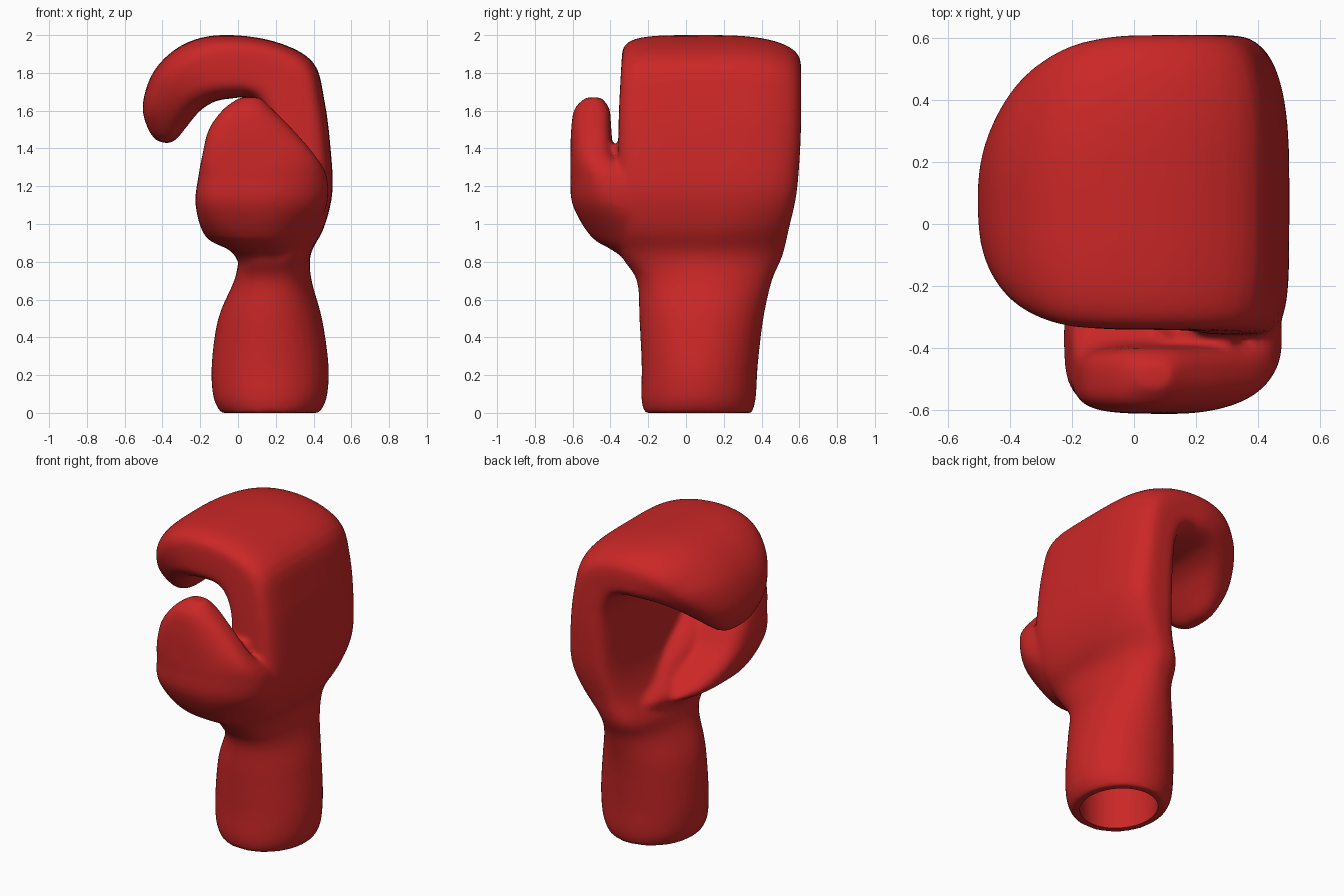
import bpy, bmesh, math
from mathutils import Vector

if "Cube" in bpy.data.objects:
    bpy.data.objects.remove(bpy.data.objects["Cube"])

SIDES = 40


def section(row, soft):
    """Rounded-box ring from: outer x,z, inner x,z, y range, squareness.
    soft picks the outer corner (+y or -y) that is rounder than the rest."""
    xo, zo, xi, zi, y0, y1, power = row
    mid = Vector(((xo + xi) / 2, (y0 + y1) / 2, (zo + zi) / 2))
    u = Vector(((xo - xi) / 2, 0, (zo - zi) / 2))
    v = Vector((0, (y1 - y0) / 2, 0))
    pts = []
    for i in range(SIDES):
        a = 2 * math.pi * i / SIDES
        c, s = math.cos(a), math.sin(a)
        p = max(2, power * 0.55) if c > 0 and s * soft > 0 else power
        pts.append(mid + u * math.copysign(abs(c) ** (2 / p), c)
                   + v * math.copysign(abs(s) ** (2 / p), s))
    return pts


def smooth_rows(rows, steps=4):
    """Catmull-Rom interpolation between the section rows."""
    out = []
    n = len(rows)
    for i in range(n - 1):
        quad = list(zip(rows[max(i - 1, 0)], rows[i], rows[i + 1], rows[min(i + 2, n - 1)]))
        for k in range(steps):
            t = k / steps
            out.append([0.5 * (2 * b + (c - a) * t + (2 * a - 5 * b + 4 * c - d) * t * t
                               + (3 * b - a - 3 * c + d) * t ** 3) for a, b, c, d in quad])
    return out + [rows[-1]]


def loft(bm, rows, soft):
    rings = [[bm.verts.new(p) for p in section(r, soft)] for r in smooth_rows(rows)]
    for lo, hi in zip(rings, rings[1:]):
        for i in range(SIDES):
            j = (i + 1) % SIDES
            bm.faces.new((lo[i], lo[j], hi[j], hi[i]))
    bm.faces.new(rings[0][::-1])
    bm.faces.new(rings[-1])


def make_object(name, *lofts):
    bm = bmesh.new()
    for rows, soft in lofts:
        loft(bm, rows, soft)
    bmesh.ops.recalc_face_normals(bm, faces=bm.faces)
    mesh = bpy.data.meshes.new(name)
    bm.to_mesh(mesh)
    bm.free()
    ob = bpy.data.objects.new(name, mesh)
    bpy.context.collection.objects.link(ob)
    return ob


def upright(*rows):
    """Level sections given as z, x range, y range, squareness."""
    return [(x1, z, x0, z, y0, y1, p) for z, x0, x1, y0, y1, p in rows]


# Cuff, wrist, palm and curled fingers as one swept body
hand = [
    (.43, 0, -.09, 0, -.22, .35, 2.05),
    (.47, .08, -.13, .08, -.237, .37, 2.05),
    (.48, .25, -.14, .25, -.235, .38, 2.05),
    (.445, .5, -.105, .5, -.247, .41, 2.1),
    (.39, .7, -.02, .7, -.26, .455, 2.4),
    (.385, .84, .01, .82, -.34, .51, 3),
    (.455, .98, .09, .97, -.36, .545, 4),
    (.5, 1.17, .14, 1.15, -.365, .585, 5),
    (.49, 1.4, .15, 1.4, -.36, .605, 5),
    (.458, 1.65, .14, 1.55, -.355, .61, 5),
    (.395, 1.86, .09, 1.64, -.347, .61, 5),
    (.18, 1.97, .04, 1.67, -.342, .61, 5),
    (-.1, 2.0, -.03, 1.665, -.34, .605, 4.5),
    (-.3, 1.945, -.12, 1.65, -.325, .57, 4),
    (-.445, 1.81, -.2, 1.6, -.27, .49, 3.2),
    (-.505, 1.63, -.26, 1.53, -.18, .37, 2.8),
    (-.475, 1.5, -.325, 1.45, -.08, .25, 2.5),
    (-.43, 1.44, -.37, 1.425, .0, .17, 2.2),
]
# Thumb
thumb = upright(
    (.72, .03, .36, -.22, .2, 2.4),
    (.85, -.03, .38, -.37, .25, 2.6),
    (.93, -.17, .40, -.5, .15, 3),
    (1.1, -.225, .47, -.6, -.1, 3.5),
    (1.25, -.21, .47, -.612, -.22, 3.8),
    (1.36, -.19, .41, -.612, -.37, 3.8),
    (1.5, -.155, .29, -.608, -.395, 3.5),
    (1.61, -.075, .18, -.59, -.405, 3),
    (1.67, .01, .12, -.53, -.45, 2.5),
)
# Padded web between thumb and palm
web = upright(
    (.75, .05, .36, -.2, .4, 2),
    (.9, -.03, .36, -.45, .42, 2),
    (1.0, 0, .36, -.5, .2, 2),
    (1.15, 0, .36, -.5, -.02, 2),
    (1.3, .05, .36, -.45, -.2, 2),
    (1.42, .12, .34, -.4, -.3, 2),
)
glove = make_object("glove", (hand, 1), (thumb, -1), (web, 0))

# Hollow inside of the cuff
hollow = make_object("cuff_hollow_cutter", (upright(
    (-.05, -.045, .385, -.17, .305, 2),
    (.3, -.045, .385, -.17, .305, 2),
    (.6, .03, .32, -.14, .3, 2)), 0))
hollow.hide_render = True

# Merge, soften the joins, then cut the opening
remesh = glove.modifiers.new("merge", 'REMESH')
remesh.mode = 'VOXEL'
remesh.voxel_size = 0.015
soften = glove.modifiers.new("soften", 'SMOOTH')
soften.factor = 0.5
soften.iterations = 8
cut = glove.modifiers.new("opening", 'BOOLEAN')
cut.operation = 'DIFFERENCE'
cut.object = hollow
bpy.context.view_layer.objects.active = glove
glove.select_set(True)
for name in [m.name for m in glove.modifiers]:
    bpy.ops.object.modifier_apply(modifier=name)
bpy.data.objects.remove(hollow)
bpy.ops.object.shade_smooth_by_angle(angle=math.radians(45))

# Red leather
red = bpy.data.materials.new("red_leather")
red.diffuse_color = (0.6, 0.02, 0.02, 1)
red.use_nodes = True
red.node_tree.nodes["Principled BSDF"].inputs["Base Color"].default_value = red.diffuse_color
glove.data.materials.clear()
glove.data.materials.append(red)
